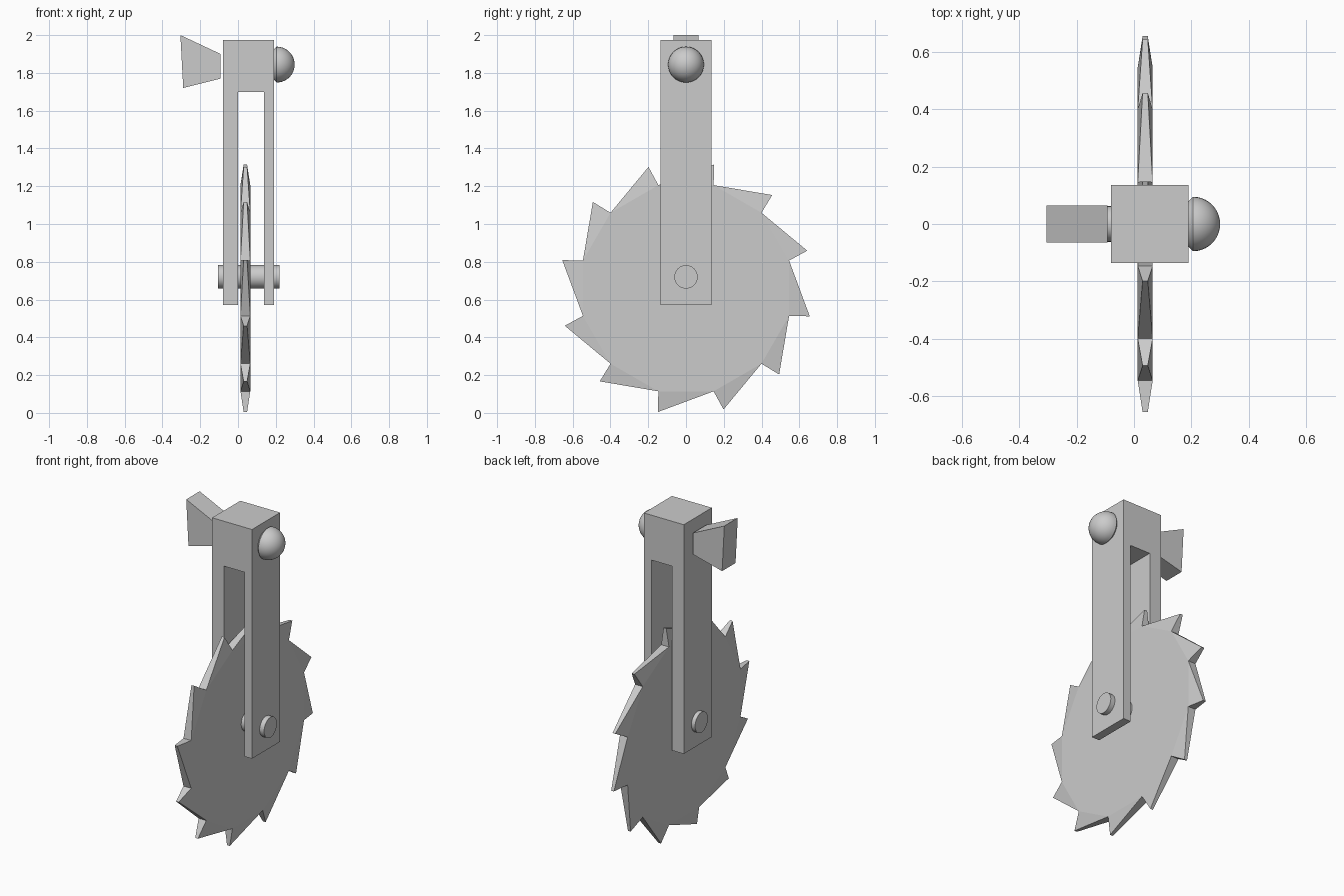
import bpy, bmesh
from math import sin, cos, pi, radians
from mathutils import Matrix

if "Cube" in bpy.data.objects:
    bpy.data.objects.remove(bpy.data.objects["Cube"])


def finish(name, bm, smooth=False):
    bmesh.ops.recalc_face_normals(bm, faces=bm.faces[:])
    me = bpy.data.meshes.new(name)
    bm.to_mesh(me)
    bm.free()
    ob = bpy.data.objects.new(name, me)
    bpy.context.collection.objects.link(ob)
    if smooth:
        bpy.ops.object.select_all(action='DESELECT')
        ob.select_set(True)
        bpy.context.view_layer.objects.active = ob
        bpy.ops.object.shade_smooth_by_angle(angle=radians(30))
    return ob


def extrude_xz(name, pts, half):
    """Extrude an x-z outline along y, centred on y = 0."""
    bm = bmesh.new()
    front = [bm.verts.new((x, -half, z)) for x, z in pts]
    back = [bm.verts.new((x, half, z)) for x, z in pts]
    bm.faces.new(front)
    bm.faces.new(back[::-1])
    n = len(pts)
    for i in range(n):
        j = (i + 1) % n
        bm.faces.new((front[i], front[j], back[j], back[i]))
    return finish(name, bm)


def lathe_x(name, profile, z, segs):
    """Spin an (x, radius) profile about the x direction at height z."""
    bm = bmesh.new()
    rings = []
    for x, r in profile:
        if r < 1e-5:
            rings.append([bm.verts.new((x, 0, z))] * segs)
        else:
            rings.append([bm.verts.new((x, r * cos(2 * pi * k / segs), z + r * sin(2 * pi * k / segs)))
                          for k in range(segs)])
    for a, b in zip(rings, rings[1:]):
        for k in range(segs):
            m = (k + 1) % segs
            bm.faces.new(list(dict.fromkeys((a[k], a[m], b[m], b[k]))))
    for ring in (rings[0], rings[-1]):
        if ring[0] is not ring[1]:
            bm.faces.new(ring)
    return finish(name, bm, smooth=True)


# Forked handle: solid head with two arms straddling the blade
extrude_xz("fork", [(-0.08, 0.572), (0, 0.572), (0, 1.70), (0.138, 1.70), (0.138, 0.572),
                    (0.19, 0.572), (0.19, 1.975), (-0.08, 1.975)], 0.136)

# Flared wedge floating just off the head
extrude_xz("wedge", [(-0.305, 2.0), (-0.29, 1.72), (-0.092, 1.77), (-0.092, 1.90)], 0.065)

# Axle through the arms
lathe_x("axle", [(-0.105, 0.062), (0.22, 0.062)], 0.72, 32)

# Domed knob with a bevelled rim
dome = [(0.205 + 0.095 * sin(a), 0.095 * cos(a)) for a in (i * pi / 20 for i in range(11))]
lathe_x("knob", [(0.19, 0.08)] + dome, 1.844, 32)

# Saw blade: 12-sided disc, each side drawn out to a slanted, thinned tooth
TEETH, CX, CZ = 12, 0.039, 0.66
bm = bmesh.new()


def ring(radius, degrees, x):
    return [bm.verts.new((x, radius * cos(a), CZ + radius * sin(a)))
            for a in (radians(degrees) + 2 * pi * k / TEETH for k in range(TEETH))]


root_l, root_r = ring(0.565, 15, CX - 0.026), ring(0.565, 15, CX + 0.026)
tip_l, tip_r = ring(0.672, 17.2, CX - 0.009), ring(0.672, 17.2, CX + 0.009)
bm.faces.new(root_l)
bm.faces.new(root_r)
for k in range(TEETH):
    m = (k + 1) % TEETH
    bm.faces.new((root_l[k], root_l[m], tip_l[k]))
    bm.faces.new((root_r[k], root_r[m], tip_r[k]))
    bm.faces.new((root_l[k], root_r[k], tip_r[k], tip_l[k]))
    bm.faces.new((root_l[m], root_r[m], tip_r[k], tip_l[k]))
finish("saw_blade", bm)
